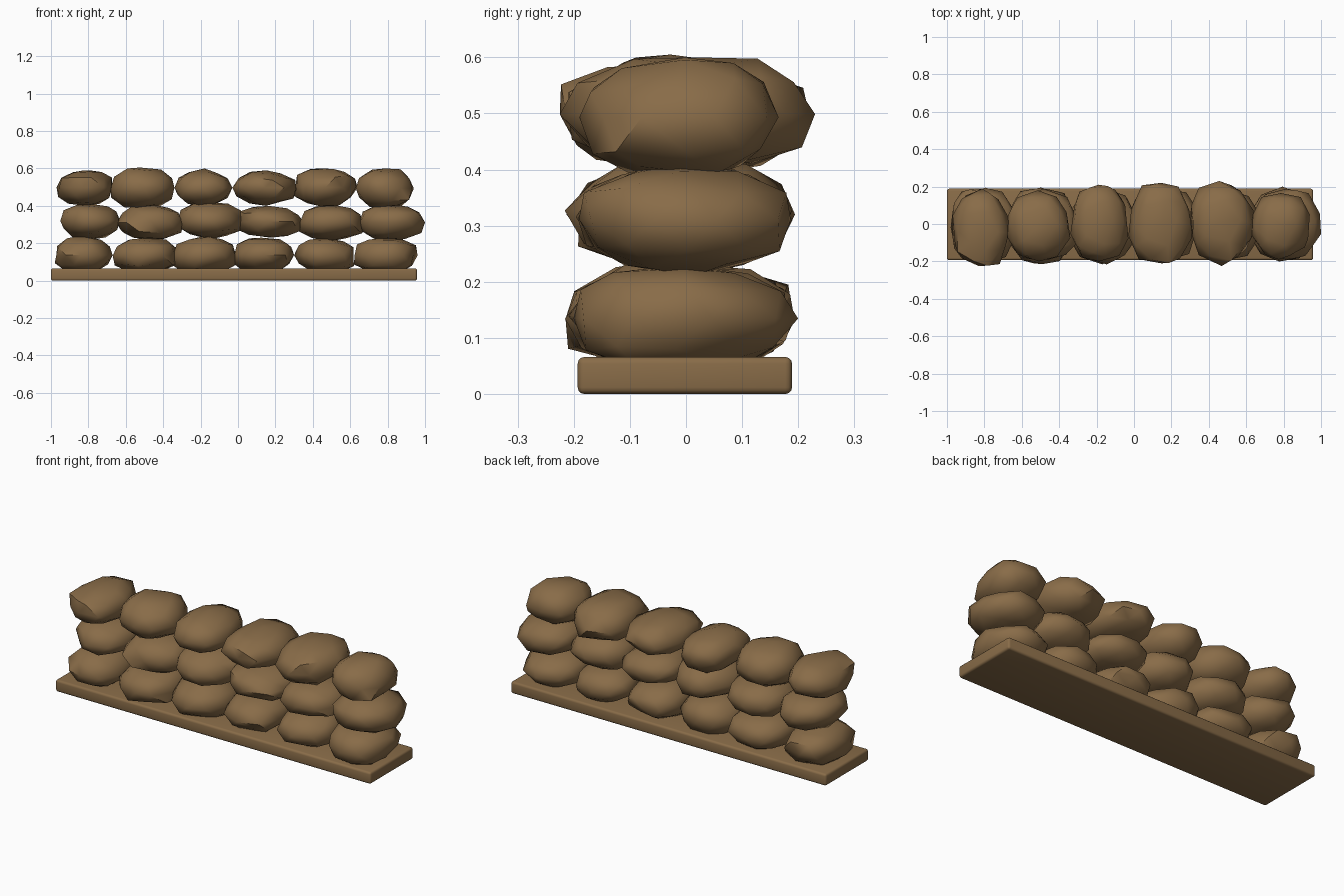
import bpy
import bmesh
import math
import random
from mathutils import Vector

default_cube = bpy.data.objects.get("Cube")
if default_cube:
    bpy.data.objects.remove(default_cube, do_unlink=True)

random.seed(11)


def make_material(name, colour):
    mat = bpy.data.materials.new(name)
    mat.use_nodes = True
    mat.diffuse_color = colour
    mat.node_tree.nodes["Principled BSDF"].inputs["Base Color"].default_value = colour
    return mat


burlap = make_material("burlap_brown", (0.25, 0.15, 0.065, 1))


def finish(bm, name, smooth_angle):
    """Turn a bmesh into a shaded, coloured object."""
    mesh = bpy.data.meshes.new(name)
    bm.to_mesh(mesh)
    bm.free()
    obj = bpy.data.objects.new(name, mesh)
    bpy.context.collection.objects.link(obj)
    mesh.materials.append(burlap)
    bpy.ops.object.select_all(action='DESELECT')
    obj.select_set(True)
    bpy.context.view_layer.objects.active = obj
    bpy.ops.object.shade_smooth_by_angle(angle=math.radians(smooth_angle))


def fit_box(bm, low, high):
    """Stretch all vertices so that they fill the box from low to high."""
    for axis in range(3):
        values = [v.co[axis] for v in bm.verts]
        start, size = min(values), max(values) - min(values)
        for v in bm.verts:
            t = (v.co[axis] - start) / size
            v.co[axis] = low[axis] + t * (high[axis] - low[axis])


def sandbag(name, low, high):
    """A lumpy, slightly boxy faceted sack filling the given box."""
    bm = bmesh.new()
    bmesh.ops.create_icosphere(bm, subdivisions=2, radius=1)
    for v in bm.verts:
        boxy = [math.copysign(abs(c) ** 0.9, c) for c in v.co]
        lump = [random.uniform(-0.08, 0.08) for _ in range(3)]
        # keep the seam around the middle level
        if abs(v.co.z) < 0.01:
            lump[2] = 0
        v.co = Vector(boxy) + Vector(lump)
    fit_box(bm, low, high)
    finish(bm, name, 50)


# Ground plank with softened edges
bm = bmesh.new()
bmesh.ops.create_cube(bm, size=1)
fit_box(bm, (-1, -0.193, 0), (0.957, 0.189, 0.066))
bmesh.ops.bevel(bm, geom=bm.edges[:], offset=0.012, segments=3,
                profile=0.5, affect='EDGES')
finish(bm, "base_plank", 40)

# Rows of bags: left end, right end, underside and top of each bag
rows = {
    "bottom": [(-.98, -.67, .04, .24), (-.67, -.33, .04, .23), (-.35, -.01, .03, .24),
               (-.02, .3, .04, .23), (.3, .62, .04, .23), (.62, .96, .04, .23)],
    "middle": [(-.95, -.63, .22, .41), (-.65, -.29, .22, .41), (-.32, .02, .22, .42),
               (0, .35, .23, .4), (.33, .67, .21, .41), (.65, 1, .21, .41)],
    "top": [(-.97, -.67, .4, .59), (-.68, -.34, .39, .605), (-.34, -.03, .39, .6),
            (-.03, .31, .4, .59), (.3, .64, .39, .6), (.63, .94, .39, .6)],
}
# Front and back reach of each column in the top row
depths = [(-.225, .19), (-.2, .18), (-.2, .21), (-.21, .22), (-.225, .23), (-.19, .165)]

for row, bags in rows.items():
    for i, (x0, x1, z0, z1) in enumerate(bags):
        y0, y1 = depths[i] if row == "top" else (
            random.uniform(-.22, -.19), random.uniform(.18, .2))
        sandbag(f"{row}_sandbag_{i + 1}", (x0, y0, z0), (x1, y1, z1))
